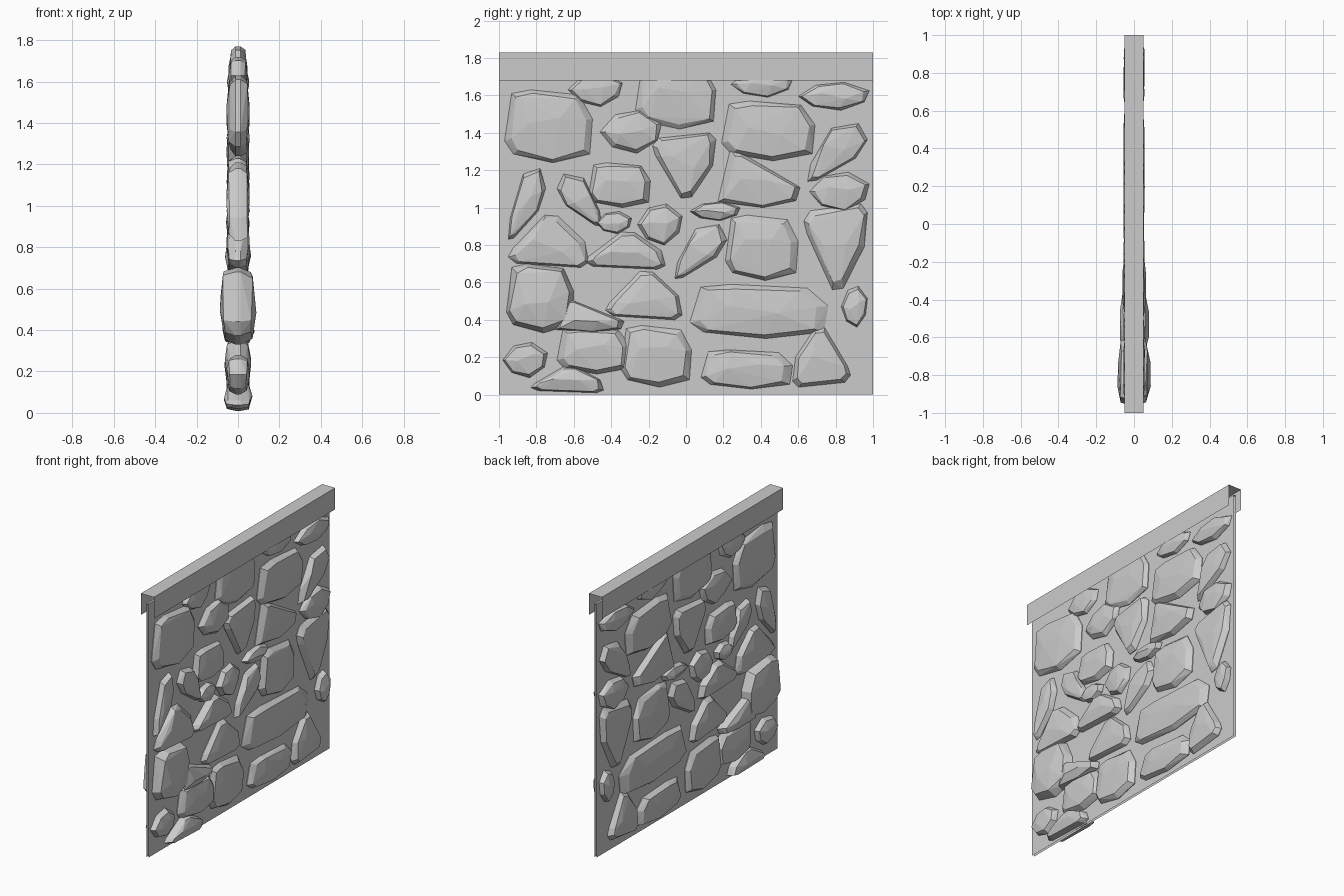
import bpy
import bmesh
import random
from mathutils import Vector

random.seed(4)

default_cube = bpy.data.objects.get("Cube")
if default_cube:
    bpy.data.objects.remove(default_cube, do_unlink=True)

# One plain grey for the whole wall
grey = bpy.data.materials.new("stone grey")
grey.use_nodes = True
colour = (0.6, 0.6, 0.6, 1)
grey.diffuse_color = colour
grey.node_tree.nodes["Principled BSDF"].inputs["Base Color"].default_value = colour


def add_object(name, bm):
    mesh = bpy.data.meshes.new(name)
    bm.to_mesh(mesh)
    bm.free()
    mesh.materials.append(grey)
    obj = bpy.data.objects.new(name, mesh)
    bpy.context.collection.objects.link(obj)
    return obj


def channel(name, half_width, bottom, top):
    """Upside-down U profile run along the wall, with open ends."""
    bm = bmesh.new()
    profile = [(-half_width, bottom), (-half_width, top),
               (half_width, top), (half_width, bottom)]
    near, far = [[bm.verts.new((x, y, z)) for x, z in profile] for y in (-1, 1)]
    for i in range(len(profile) - 1):
        bm.faces.new((near[i], near[i + 1], far[i + 1], far[i]))
    return add_object(name, bm)


# Stone outlines inside a unit square
SHAPES = {
    "block": [(0, .3), (.08, .95), (.3, 1), (.85, .93), (1, .6), (.97, .12), (.55, 0), (.1, .12)],
    "slab": [(0, .5), (.25, .9), (.65, 1), (1, .7), (.93, .3), (.6, 0), (.2, .15)],
    "gable": [(0, .2), (.05, .35), (.45, 1), (.62, .98), (.95, .5), (1, .1), (.9, 0), (.1, .08)],
    "ramp": [(0, .1), (.15, 1), (.25, .97), (1, .35), (.95, .12), (.55, 0)],
    "leaf": [(0, 0), (.05, .3), (.4, .92), (.85, 1), (1, .72), (.8, .4), (.15, .02)],
}


def stone(name, shape, left, right, low, high, depth=.057):
    """Faceted stone passing through the wall; swapped bounds flip its shape."""
    def place(x, u, v):
        return Vector((x, left + (right - left) * u, low + (high - low) * v))

    outline = SHAPES[shape]
    count = len(outline)
    mid_u = sum(u for u, v in outline) / count
    mid_v = sum(v for u, v in outline) / count
    bm = bmesh.new()
    for side in (-1, 1):
        for u, v in outline:
            # Rim at the wall, then a chipped shoulder further out
            bm.verts.new(place(side * .012, u, v))
            shrink = random.uniform(.8, .92)
            bm.verts.new(place(side * depth * random.uniform(.66, .82),
                               mid_u + (u - mid_u) * shrink,
                               mid_v + (v - mid_v) * shrink))
        # Crown of the stone
        for offset in (-.2, .15):
            bm.verts.new(place(side * depth * random.uniform(.93, 1),
                               mid_u + offset,
                               mid_v + random.uniform(-.1, .15)))
    hull = bmesh.ops.convex_hull(bm, input=bm.verts)
    unused = [g for g in hull["geom_interior"] if isinstance(g, bmesh.types.BMVert)]
    bmesh.ops.delete(bm, geom=unused, context="VERTS")
    bmesh.ops.recalc_face_normals(bm, faces=bm.faces)
    return add_object(name, bm)


# Thin wall sheet and the capping along its top
channel("wall_panel", .008, 0, 1.77)
channel("wall_cap", .05, 1.68, 1.83)

# Stones by course: shape, y bounds, z bounds, optional depth
top_course = [
    ("block", -.97, -.5, 1.24, 1.63),
    ("slab", -.63, -.34, 1.54, 1.72, .047),
    ("slab", -.46, -.13, 1.29, 1.52),
    ("block", -.27, .16, 1.42, 1.77, .047),
    ("slab", .24, .57, 1.59, 1.73, .047),
    ("slab", .6, .98, 1.52, 1.67, .055),
    ("block", .19, .69, 1.25, 1.57),
    ("leaf", .65, .97, 1.14, 1.45),
]
upper_course = [
    ("gable", -.18, .16, 1.4, 1.05),
    ("ramp", .17, .61, 1, 1.31),
    ("slab", .66, .98, .98, 1.19),
    ("leaf", -.95, -.75, .83, 1.21),
    ("leaf", -.45, -.69, .9, 1.18),
    ("block", -.52, -.19, 1, 1.24),
    ("slab", -.48, -.29, .86, .98),
    ("slab", -.26, -.02, .8, 1.02),
    ("slab", .02, .29, .93, 1.03),
]
middle_course = [
    ("gable", -.95, -.52, .68, .96),
    ("gable", -.54, -.11, .67, .87, .065),
    ("leaf", -.06, .22, .62, .91),
    ("block", .21, .6, .61, .96),
    ("gable", .63, .97, 1.02, .56),
    ("block", -.96, -.6, .33, .7, .09),
    ("gable", -.43, -.02, .4, .66),
    ("block", .02, .76, .3, .59),
    ("slab", .83, .97, .36, .58),
]
bottom_course = [
    ("ramp", -.7, -.33, .33, .51, .08),
    ("slab", -.98, -.74, .09, .28),
    ("block", -.69, -.3, .11, .36, .065),
    ("gable", -.83, -.44, .01, .15, .07),
    ("block", -.35, .03, .04, .37),
    ("block", .08, .57, .03, .24),
    ("gable", .88, .57, .04, .36),
]
courses = {"top": top_course, "upper": upper_course,
           "middle": middle_course, "bottom": bottom_course}
for course, stones in courses.items():
    for number, spec in enumerate(stones, start=1):
        stone(f"{course}_stone_{number}", *spec)
